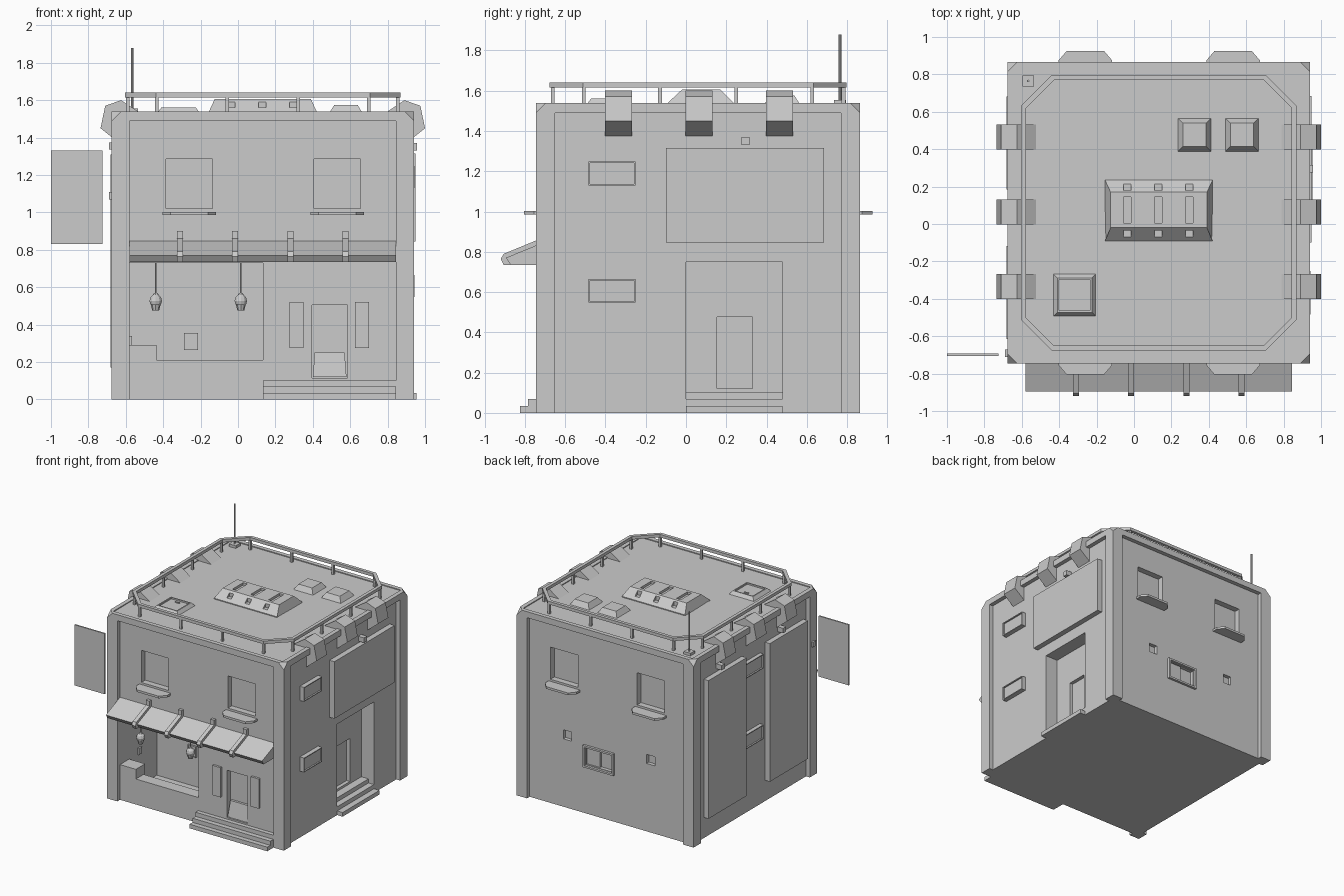
import bpy, bmesh
from mathutils import Vector

if "Cube" in bpy.data.objects:
    bpy.data.objects.remove(bpy.data.objects["Cube"])

CX, CY = 0.1325, 0.06          # centre of the building


def mesh(name, verts, faces):
    bm = bmesh.new()
    vs = [bm.verts.new(v) for v in verts]
    for f in faces:
        bm.faces.new([vs[i] for i in f])
    bmesh.ops.recalc_face_normals(bm, faces=bm.faces)
    me = bpy.data.meshes.new(name)
    bm.to_mesh(me)
    bm.free()
    ob = bpy.data.objects.new(name, me)
    bpy.context.collection.objects.link(ob)
    return ob


def frustum(name, x0, x1, y0, y1, z0, z1, ix=0, iy=0):
    v = [(x0, y0, z0), (x1, y0, z0), (x1, y1, z0), (x0, y1, z0),
         (x0 + ix, y0 + iy, z1), (x1 - ix, y0 + iy, z1), (x1 - ix, y1 - iy, z1), (x0 + ix, y1 - iy, z1)]
    return mesh(name, v, [(0, 1, 2, 3), (4, 5, 6, 7)] + [(i, (i + 1) % 4, (i + 1) % 4 + 4, i + 4) for i in range(4)])


box = frustum


def prism(name, pts, axis, a, b):
    """Extrude a 2D profile along an axis from a to b."""
    put = {'x': lambda p, t: (t, p[0], p[1]), 'y': lambda p, t: (p[0], t, p[1]), 'z': lambda p, t: (p[0], p[1], t)}[axis]
    n = len(pts)
    v = [put(p, a) for p in pts] + [put(p, b) for p in pts]
    return mesh(name, v, [range(n), range(n, 2 * n)] + [(i, (i + 1) % n, (i + 1) % n + n, i + n) for i in range(n)])


def inset(ob, normal, width, depth):
    """Inset the face that looks along normal and push it inwards."""
    bm = bmesh.new()
    bm.from_mesh(ob.data)
    n = Vector(normal)
    f = max(bm.faces, key=lambda f: f.normal.dot(n))
    bmesh.ops.inset_region(bm, faces=[f], thickness=width)
    r = bmesh.ops.extrude_discrete_faces(bm, faces=[f])
    bmesh.ops.translate(bm, vec=-n * depth, verts=r['faces'][0].verts[:])
    bm.to_mesh(ob.data)
    bm.free()
    return ob


def cut(ob, *dims):
    """Subtract a box from an object."""
    c = box("cutter", *dims)
    c.hide_render = True
    m = ob.modifiers.new("cut", 'BOOLEAN')
    m.operation, m.solver, m.object = 'DIFFERENCE', 'EXACT', c
    bpy.context.view_layer.objects.active = ob
    bpy.ops.object.modifier_apply(modifier=m.name)
    bpy.data.objects.remove(c)


def cyl(name, x, y, z0, z1, r, n=8, r2=None):
    bpy.ops.mesh.primitive_cone_add(vertices=n, radius1=r, radius2=r if r2 is None else r2,
                                    depth=z1 - z0, location=(x, y, (z0 + z1) / 2))
    bpy.context.object.name = name
    return bpy.context.object


# building shell with clipped top corners
shell = box("building_shell", -0.675, 0.94, -0.745, 0.865, 0, 1.54)
bm = bmesh.new()
bm.from_mesh(shell.data)
bmesh.ops.bevel(bm, geom=[v for v in bm.verts if v.co.z > 1], offset=0.05, segments=1, affect='VERTICES')
bm.to_mesh(shell.data)
bm.free()

# recessed walls between the corner pillars, and the roof
cut(shell, -0.58, 0.845, -0.9, -0.71, -0.1, 1.49)
cut(shell, -0.58, 0.845, 0.83, 1.0, -0.1, 1.49)
cut(shell, -0.9, -0.64, -0.65, 0.77, -0.1, 1.49)
cut(shell, 0.905, 1.1, -0.65, 0.77, -0.1, 1.49)
cut(shell, -0.64, 0.905, -0.71, 0.83, 1.533, 1.7)

# shop room, front door, side entrance
cut(shell, -0.58, 0.135, -0.8, -0.23, 0.02, 0.73)
cut(shell, 0.395, 0.585, -0.8, -0.665, 0.115, 0.505)
cut(shell, 0.79, 1.1, 0, 0.48, -0.1, 0.75)
cut(shell, 0.76, 0.85, 0.155, 0.33, 0.12, 0.475)

# upper windows with sills, front and back
for x in (-0.26, 0.53):
    for s in (-1, 1):
        wall = CY + s * 0.77
        ys = sorted((wall - s * 0.05, wall + s * 0.1))
        cut(shell, x - 0.125, x + 0.125, *ys, 1.02, 1.285)
        y1 = CY + s * 0.865
        prism("window_sill", [(x - 0.143, wall - s * 0.01), (x - 0.143, y1 - s * 0.05), (x - 0.1, y1),
                              (x + 0.1, y1), (x + 0.143, y1 - s * 0.05), (x + 0.143, wall - s * 0.01)], 'z', 0.985, 1.003)

# back vents and framed sliding window
for x in (0.5, -0.26):
    cut(shell, x - 0.038, x + 0.038, 0.8, 0.9, 0.56, 0.635)
cut(shell, 0.09, 0.33, 0.77, 0.9, 0.405, 0.545)
inset(box("back_window_frame", 0.07, 0.35, 0.765, 0.85, 0.385, 0.565), (0, 1, 0), 0.022, 0.05)
box("back_window_pane", 0.21, 0.328, 0.79, 0.82, 0.407, 0.543)

# shop counter, wall fittings
box("shop_counter", -0.58, 0.135, -0.71, -0.61, 0, 0.21)
box("counter_block", -0.58, -0.435, -0.71, -0.59, 0.2, 0.29)
box("room_switch", -0.59, -0.568, -0.48, -0.44, 0.285, 0.338)
inset(box("room_hatch", -0.29, -0.215, -0.245, -0.22, 0.265, 0.355), (0, -1, 0), 0.008, 0.006)

# front door lower panel, side panels, steps
frustum("door_lower_panel", 0.4, 0.58, -0.705, -0.64, 0.12, 0.25, 0.01, 0.02)
for x in (0.3125, 0.6625):
    box("door_side_panel", x - 0.0375, x + 0.0375, -0.728, -0.7, 0.275, 0.52)
for i in range(3):
    box("front_step", 0.135, 0.845, -0.825 + 0.04 * i, -0.7, 0, 0.034 * (i + 1))
    box("side_step", 0.77, 0.955 - 0.05 * i, 0, 0.48, 0, 0.034 * (i + 1))

# awning with brackets
prism("awning", [(-0.7, 0.85), (-0.895, 0.77), (-0.87, 0.735), (-0.7, 0.735)], 'x', -0.58, 0.845)
for x in (-0.31, -0.015, 0.28, 0.575):
    prism("awning_bracket", [(-0.7, 0.9), (-0.735, 0.9), (-0.735, 0.86), (-0.905, 0.79), (-0.92, 0.765),
                             (-0.905, 0.735), (-0.875, 0.735), (-0.7, 0.81)], 'x', x - 0.016, x + 0.016)

# hanging lanterns
for x in (-0.44, 0.015):
    cyl("lantern_rod", x, -0.64, 0.55, 0.735, 0.005, 6)
    bpy.ops.mesh.primitive_uv_sphere_add(segments=10, ring_count=6, radius=0.035, location=(x, -0.64, 0.527))
    bpy.context.object.name = "lantern_globe"
    cyl("lantern_foot", x, -0.64, 0.475, 0.505, 0.018, 8, 0.026)
    cyl("lantern_cap", x, -0.64, 0.55, 0.568, 0.022, 8, 0.01)

# eave hoods on both sides
hood = [(0.785, 1.53), (0.89, 1.6), (0.975, 1.57), (1.0, 1.45), (0.9, 1.37)]
for y in (-0.335, 0.065, 0.465):
    prism("eave_hood", hood, 'y', y - 0.067, y + 0.067)
    prism("eave_hood", [(2 * CX - px, pz) for px, pz in hood], 'y', y - 0.067, y + 0.067)

# wall boxes, panels and small lamps on the sides
for z in (0.547, 1.13):
    inset(box("wall_vent_right", 0.89, 0.943, -0.485, -0.25, z, z + 0.118), (1, 0, 0), 0.01, 0.012)
    inset(box("wall_vent_left", -0.673, -0.63, -0.05, 0.185, z, z + 0.118), (-1, 0, 0), 0.01, 0.012)
box("sign_panel_right", 0.89, 0.95, -0.1, 0.685, 0.845, 1.315)
for y in (-0.615, 0.185):
    box("side_panel_left", -0.683, -0.63, y, y + 0.497, 0.17, 1.31)
box("lamp_right", 0.89, 0.957, 0.275, 0.315, 1.33, 1.37)
for y in (-0.3, 0.5):
    box("lamp_left", -0.69, -0.63, y - 0.02, y + 0.02, 1.335, 1.375)

# hanging street sign
box("street_sign", -1.0, -0.725, -0.705, -0.693, 0.83, 1.33)
box("sign_mount", -0.69, -0.67, -0.71, -0.67, 1.07, 1.11)


# roof railing
def octagon(h, c):
    k = h - c
    return [(CX + x, CY + y) for x, y in ((-k, -h), (k, -h), (h, -k), (h, k), (k, h), (-k, h), (-h, k), (-h, -k))]


rings = [(octagon(0.737, 0.165), 1.615), (octagon(0.737, 0.165), 1.64),
         (octagon(0.71, 0.15), 1.64), (octagon(0.71, 0.15), 1.615)]
mesh("roof_rail", [(x, y, z) for o, z in rings for x, y in o],
     [(r * 8 + i, r * 8 + (i + 1) % 8, (r + 1) % 4 * 8 + (i + 1) % 8, (r + 1) % 4 * 8 + i)
      for r in range(4) for i in range(8)])
mid = octagon(0.722, 0.155)
for i in range(8):
    a, b = Vector(mid[i]), Vector(mid[(i + 1) % 8])
    for t in ((0, 1 / 3, 2 / 3) if i % 2 == 0 else (0,)):
        p = a.lerp(b, t)
        box("rail_post", p.x - 0.009, p.x + 0.009, p.y - 0.009, p.y + 0.009, 1.52, 1.62)

# roof vent housing with slots
unit = prism("roof_vent_unit", [(-0.09, 1.52), (-0.09, 1.54), (-0.02, 1.605), (0.17, 1.605), (0.235, 1.54), (0.235, 1.52)],
             'x', -0.155, 0.42)
bm = bmesh.new()
bm.from_mesh(unit.data)
for v in bm.verts:
    if v.co.z > 1.6:
        v.co.x += 0.03 if v.co.x < CX else -0.03
bm.to_mesh(unit.data)
bm.free()
for x in (-0.035, 0.13, 0.295):
    cut(unit, x - 0.02, x + 0.02, 0.005, 0.145, 1.585, 1.7)
    cut(unit, x - 0.02, x + 0.02, -0.07, -0.035, 1.56, 1.7)
    cut(unit, x - 0.02, x + 0.02, 0.18, 0.22, 1.56, 1.7)

# roof domes and access hatch
for x in (0.323, 0.577):
    frustum("roof_dome", x - 0.09, x + 0.09, 0.387, 0.567, 1.53, 1.575, 0.028, 0.028)
inset(frustum("roof_hatch", -0.44, -0.195, -0.502, -0.258, 1.52, 1.56, 0.03, 0.03), (0, 0, 1), 0.014, 0.012)
box("hatch_handle", -0.34, -0.3, -0.334, -0.326, 1.54, 1.556)

# antenna
box("antenna_base", -0.597, -0.535, 0.735, 0.795, 1.52, 1.555)
cyl("antenna", -0.566, 0.765, 1.54, 1.88, 0.007, 8)
